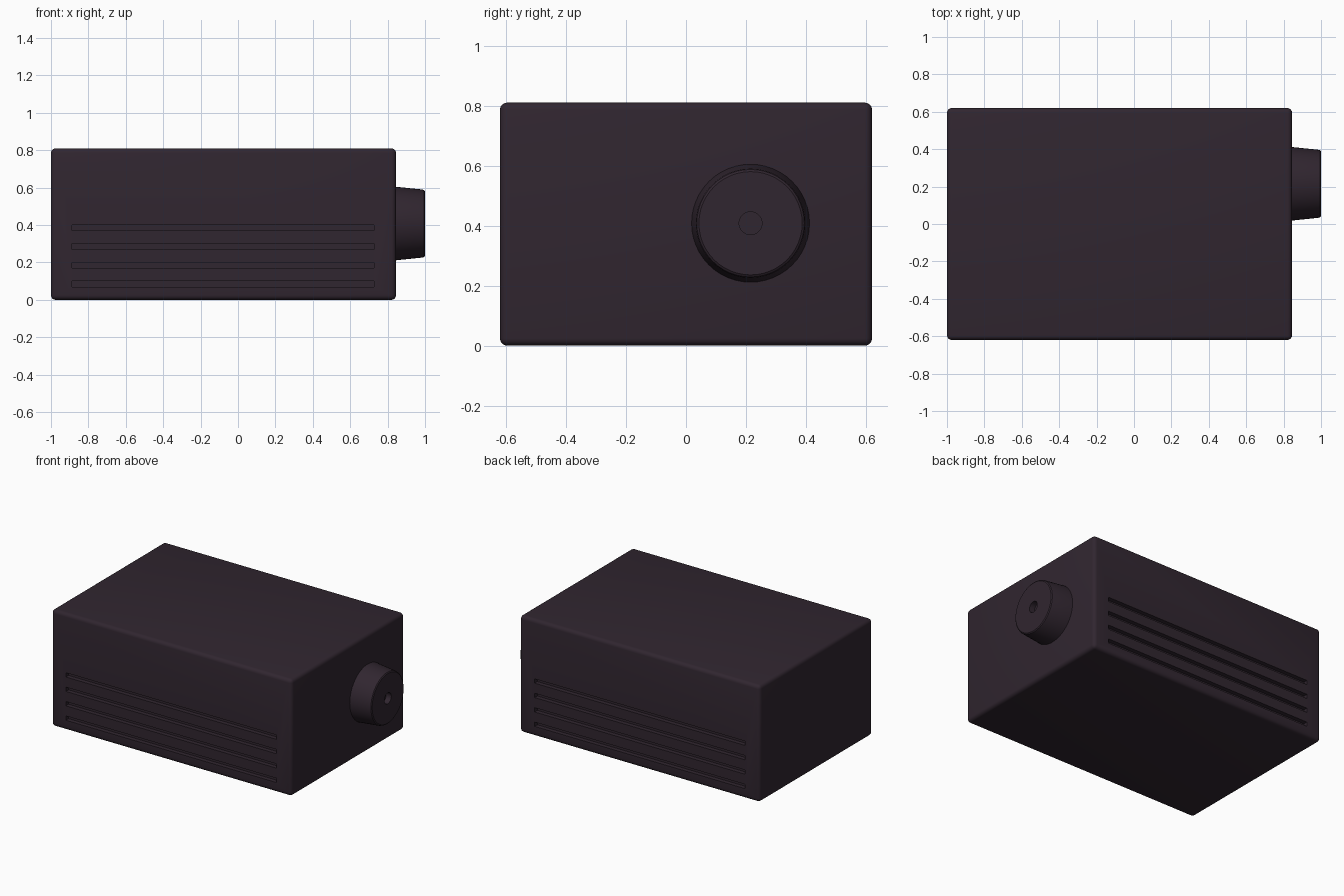
import bpy
import bmesh
import math
from mathutils import Matrix, Vector

cube = bpy.data.objects.get("Cube")
if cube:
    bpy.data.objects.remove(cube, do_unlink=True)

dark = bpy.data.materials.new("dark_plum")
dark.use_nodes = True
COLOUR = (0.030, 0.019, 0.029, 1)
dark.diffuse_color = COLOUR
bsdf = next(n for n in dark.node_tree.nodes if n.type == "BSDF_PRINCIPLED")
bsdf.inputs["Base Color"].default_value = COLOUR


def make_object(name, bm):
    bmesh.ops.recalc_face_normals(bm, faces=bm.faces)
    mesh = bpy.data.meshes.new(name)
    bm.to_mesh(mesh)
    bm.free()
    mesh.materials.append(dark)
    obj = bpy.data.objects.new(name, mesh)
    bpy.context.collection.objects.link(obj)
    return obj


def add_box(bm, low, high):
    low, high = Vector(low), Vector(high)
    place = Matrix.Translation((low + high) / 2) @ Matrix.Diagonal((*(high - low), 1))
    bmesh.ops.create_cube(bm, size=1, matrix=place)


def select_only(obj):
    bpy.ops.object.select_all(action="DESELECT")
    obj.select_set(True)
    bpy.context.view_layer.objects.active = obj


LEFT, RIGHT, DEPTH, HEIGHT = -1.0, 0.845, 0.62, 0.81

# Case with rounded edges
bm = bmesh.new()
add_box(bm, (LEFT, -DEPTH, 0), (RIGHT, DEPTH, HEIGHT))
bmesh.ops.bevel(bm, geom=bm.edges[:], offset=0.025, segments=4,
                profile=0.5, affect="EDGES")
case = make_object("case", bm)

# Vent slots cut into the front and the back
SLOT_DEPTH = 0.03
bm = bmesh.new()
for side in (-1, 1):
    for row in range(4):
        z = 0.07 + 0.1 * row
        ys = sorted((side * (DEPTH - SLOT_DEPTH), side * (DEPTH + 0.1)))
        add_box(bm, (LEFT + 0.112, ys[0], z), (RIGHT - 0.117, ys[1], z + 0.03))
cutter = make_object("slot_cutter", bm)
cutter.hide_render = True
cut = case.modifiers.new("slots", "BOOLEAN")
cut.operation = "DIFFERENCE"
cut.solver = "EXACT"
cut.object = cutter
select_only(case)
bpy.ops.object.modifier_apply(modifier=cut.name)
bpy.data.objects.remove(cutter, do_unlink=True)

# Tapered dial with a small centre hole, turned about the x axis
profile = [(0.83, 0), (0.83, 0.198), (0.985, 0.182), (0.995, 0.179), (1.0, 0.172),
           (1.0, 0.038), (0.96, 0.038), (0.96, 0)]
bm = bmesh.new()
verts = [bm.verts.new((x, 0, r)) for x, r in profile]
edges = [bm.edges.new(pair) for pair in zip(verts, verts[1:])]
bmesh.ops.spin(bm, geom=verts + edges, cent=(0, 0, 0), axis=(1, 0, 0),
               angle=math.tau, steps=48, use_duplicate=False)
bmesh.ops.remove_doubles(bm, verts=bm.verts[:], dist=0.0005)
dial = make_object("dial", bm)
dial.location = (0, 0.215, 0.408)

for obj in (case, dial):
    select_only(obj)
    bpy.ops.object.shade_smooth_by_angle(angle=math.radians(35))
